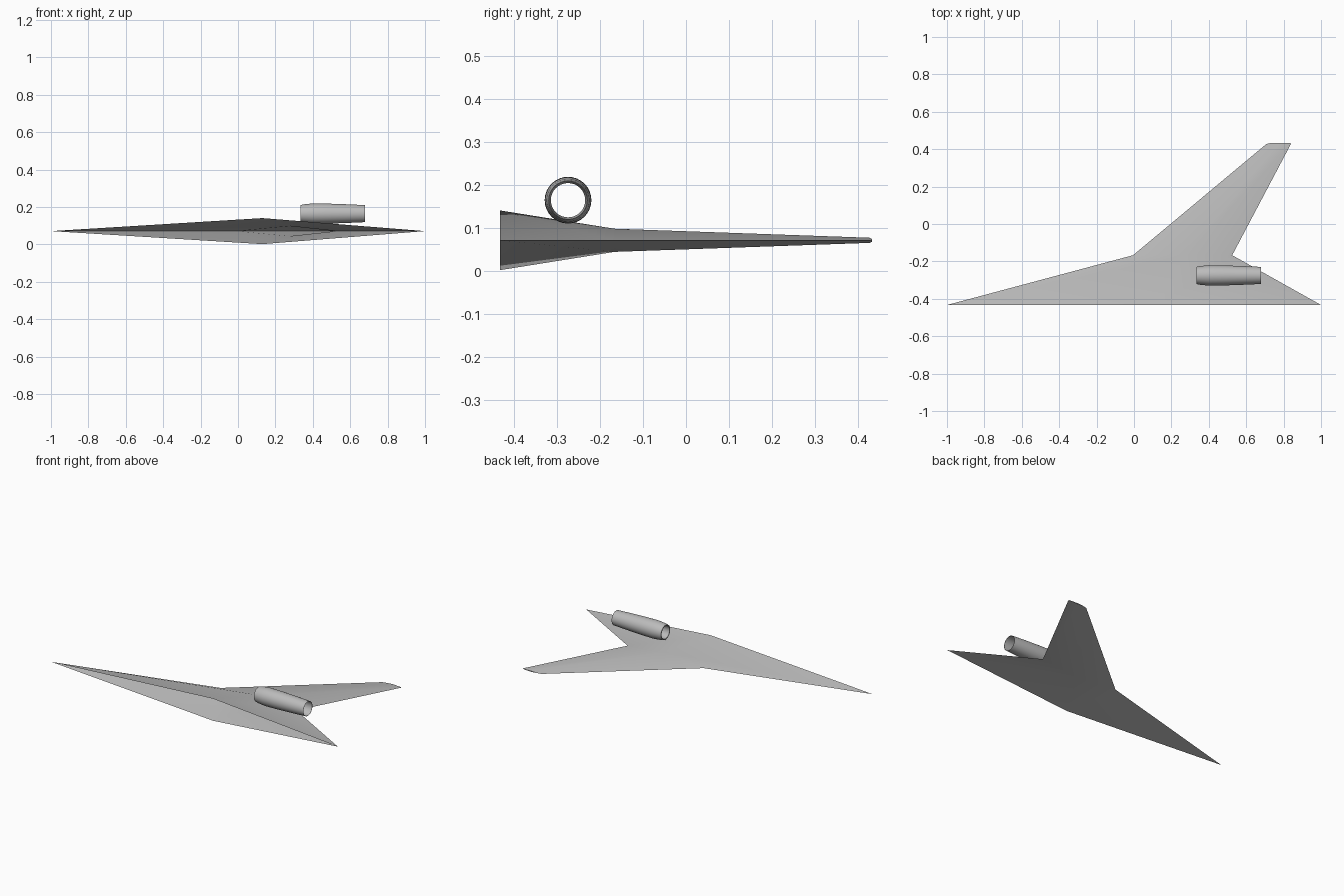
import bpy, bmesh, math
from mathutils import Vector

cube = bpy.data.objects.get("Cube")
if cube:
    bpy.data.objects.remove(cube, do_unlink=True)


def make_material(name, color):
    mat = bpy.data.materials.new(name)
    mat.use_nodes = True
    mat.diffuse_color = color
    mat.node_tree.nodes["Principled BSDF"].inputs["Base Color"].default_value = color
    return mat


grey = make_material("light grey", (0.5, 0.5, 0.5, 1))
MID_Z = 0.0715


def loft(name, rings, closed=False, cap_end=False, angle=30):
    """Skin a list of closed rings that share the same point count."""
    bm = bmesh.new()
    loops = [[bm.verts.new(p) for p in ring] for ring in rings]
    pairs = list(zip(loops, loops[1:]))
    if closed:
        pairs.append((loops[-1], loops[0]))
    for a, b in pairs:
        n = len(a)
        for i in range(n):
            j = (i + 1) % n
            bm.faces.new((a[i], a[j], b[j], b[i]))
    if cap_end:
        bm.faces.new(loops[-1])
    bmesh.ops.recalc_face_normals(bm, faces=bm.faces)
    mesh = bpy.data.meshes.new(name)
    bm.to_mesh(mesh)
    bm.free()
    mesh.materials.append(grey)
    obj = bpy.data.objects.new(name, mesh)
    bpy.context.collection.objects.link(obj)
    bpy.ops.object.select_all(action='DESELECT')
    obj.select_set(True)
    bpy.context.view_layer.objects.active = obj
    bpy.ops.object.shade_smooth_by_angle(angle=math.radians(angle))
    return obj


def diamond(y, nose, crest, tail, half):
    """Thin diamond section running along x."""
    return [Vector(p) for p in ((nose, y, MID_Z), (crest, y, MID_Z + half),
                                (tail, y, MID_Z), (crest, y, MID_Z - half))]


# Half body and swept wing: left open on the symmetry plane
loft("half_body_and_wing", [
    diamond(-0.433, -1.0, 0.13, 1.0, 0.0695),
    diamond(-0.167, -0.005, 0.275, 0.525, 0.027),
    diamond(0.428, 0.708, 0.772, 0.839, 0.006),
    diamond(0.434, 0.735, 0.775, 0.835, 0.003),
], cap_end=True)

# Engine pod: a hollow tube, bulged behind the intake and narrowing aft
profile = [(0.335, 0.046), (0.35, 0.0495), (0.40, 0.0545), (0.48, 0.0535),
           (0.58, 0.050), (0.68, 0.0455), (0.68, 0.044), (0.50, 0.042), (0.335, 0.040)]
SIDES = 32


def circle(x, r):
    steps = [math.tau * i / SIDES for i in range(SIDES)]
    return [Vector((x, -0.275 + r * math.cos(a), 0.165 + r * math.sin(a))) for a in steps]


loft("engine_pod", [circle(x, r) for x, r in profile], closed=True)
